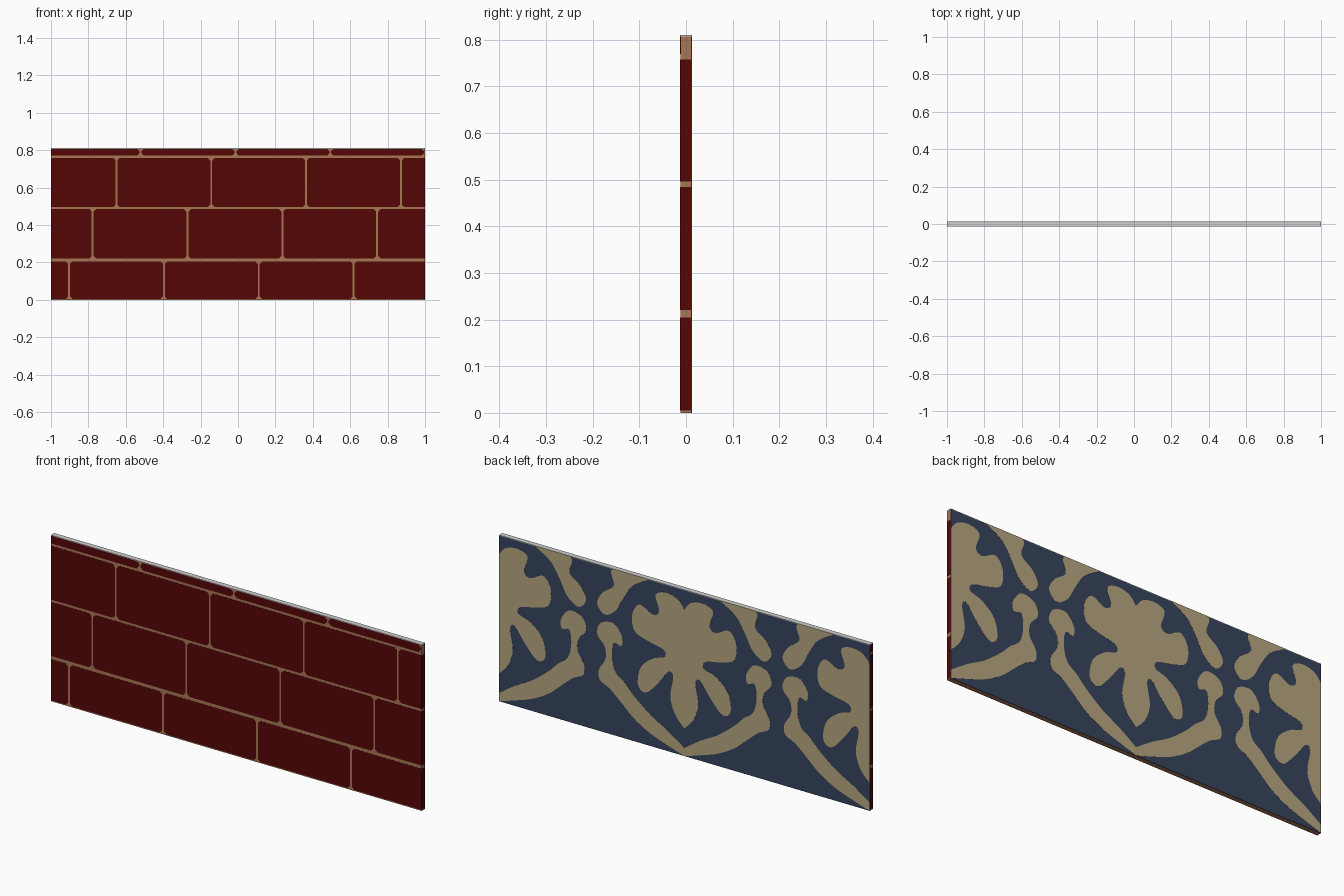
import bpy, bmesh

if "Cube" in bpy.data.objects:
    bpy.data.objects.remove(bpy.data.objects["Cube"])

W, H = 1.0, 0.81            # half width, height


def material(name, rgb):
    m = bpy.data.materials.new(name)
    m.diffuse_color = (*[(c / 255) ** 2.2 for c in rgb], 1)
    m.use_nodes = True
    m.node_tree.nodes["Principled BSDF"].inputs["Base Color"].default_value = m.diffuse_color
    return m


RED = material("brick red", (86, 15, 15))
MORTAR = material("mortar tan", (166, 118, 86))
NAVY = material("wallpaper navy", (57, 71, 95))
GOLD = material("wallpaper tan", (182, 166, 128))
GREY = material("plain grey", (206, 206, 206))


def prisms(name, outlines, y0, y1, mat):
    """One object made of flat xz outlines extruded from y0 to y1."""
    bm = bmesh.new()
    for pts in outlines:
        face = bm.faces.new([bm.verts.new((x, y0, z)) for x, z in pts])
        ext = bmesh.ops.extrude_face_region(bm, geom=[face], use_keep_orig=True)
        for v in ext["geom"]:
            if isinstance(v, bmesh.types.BMVert):
                v.co.y = y1
    bmesh.ops.recalc_face_normals(bm, faces=bm.faces)
    mesh = bpy.data.meshes.new(name)
    bm.to_mesh(mesh)
    bm.free()
    mesh.materials.append(mat)
    ob = bpy.data.objects.new(name, mesh)
    bpy.context.collection.objects.link(ob)
    return ob


def rect(x0, x1, z0, z1):
    return [(x0, z0), (x1, z0), (x1, z1), (x0, z1)]


def brick(x0, x1, z0, z1, c=0.013):
    """Brick outline with cut corners at the joints, square at the wall ends."""
    a = 0 if x0 <= -W else c
    b = 0 if x1 >= W else c
    pts = [(x0 + a, z0), (x1 - b, z0), (x1, z0 + b), (x1, z1 - b),
           (x1 - b, z1), (x0 + a, z1), (x0, z1 - a), (x0, z0 + a)]
    return list(dict.fromkeys(pts))


def smooth(pts, steps=5):
    """Open Catmull-Rom curve through the points, kept inside the panel."""
    p = [pts[0]] + pts + [pts[-1]]
    out = []
    for i in range(1, len(p) - 2):
        for k in range(steps):
            t = k / steps
            q = [0.5 * (2 * p[i][j] + (p[i + 1][j] - p[i - 1][j]) * t
                 + (2 * p[i - 1][j] - 5 * p[i][j] + 4 * p[i + 1][j] - p[i + 2][j]) * t * t
                 + (3 * p[i][j] - p[i - 1][j] - 3 * p[i + 1][j] + p[i + 2][j]) * t ** 3)
                 for j in (0, 1)]
            out.append((max(q[0], 0), min(max(q[1], 0), H)))
    return list(dict.fromkeys(out + [pts[-1]]))


# Mortar core
prisms("mortar_core", [rect(-0.9995, 0.9995, 0, 0.807)], -0.0122, 0.0108, MORTAR)

# Brick courses: bottom, top, position of one vertical joint
bricks, gap, pitch = [], 0.005, 0.507
for z0, z1, joint in ((0.005, 0.205, -0.903), (0.221, 0.484, -0.777),
                      (0.496, 0.758, -0.650), (0.770, 0.807, -0.521)):
    c = 0.013
    for i in range(-1, 5):
        x0 = max(joint + i * pitch + gap, -W)
        x1 = min(joint + (i + 1) * pitch - gap, W)
        if x1 - x0 > 0.03:
            bricks.append(brick(x0, x1, z0, z1, c))
prisms("bricks", bricks, -0.013, 0.011, RED)

# Cap on the cut top and wallpaper sheet on the back
prisms("top_cap", [rect(-W, W, 0.807, H)], -0.013, 0.0125, GREY)
prisms("wallpaper", [rect(-W, W, 0, 0.8095)], 0.0108, 0.0124, NAVY)

# Half motif: flower, lower scroll, upper scroll (distance from axis, height)
FLOWER = [(0, .715), (.035, .755), (.10, .77), (.155, .745), (.135, .67),
          (.17, .645), (.24, .675), (.28, .62), (.27, .54), (.20, .51),
          (.115, .49), (.105, .455), (.17, .43), (.235, .37), (.25, .28),
          (.205, .255), (.14, .32), (.085, .39), (.06, .37), (.075, .27),
          (.05, .19), (0, .135)]
LOWER = [(0, 0), (.08, .025), (.18, .06), (.27, .11), (.34, .17), (.40, .22),
         (.455, .25), (.46, .30), (.425, .36), (.43, .42), (.47, .47),
         (.45, .53), (.38, .545), (.335, .49), (.34, .445), (.38, .45),
         (.39, .38), (.37, .31), (.32, .27), (.27, .22), (.18, .15),
         (.09, .10), (0, .04)]
UPPER = [(.19, .81), (.385, .81), (.38, .73), (.44, .68), (.47, .62),
         (.43, .575), (.37, .61), (.33, .68), (.28, .755), (.20, .805)]

# Repeat the half motif mirrored about each axis of the pattern
motifs = {"flowers": FLOWER, "lower_scrolls": LOWER, "upper_scrolls": UPPER}
for name, pts in motifs.items():
    curve = smooth(pts)
    placed = [[(axis + side * x, z) for x, z in curve]
              for axis, side in ((-1, 1), (0, -1), (0, 1), (1, -1))]
    prisms("wallpaper_" + name, placed, 0.0122, 0.013, GOLD)
